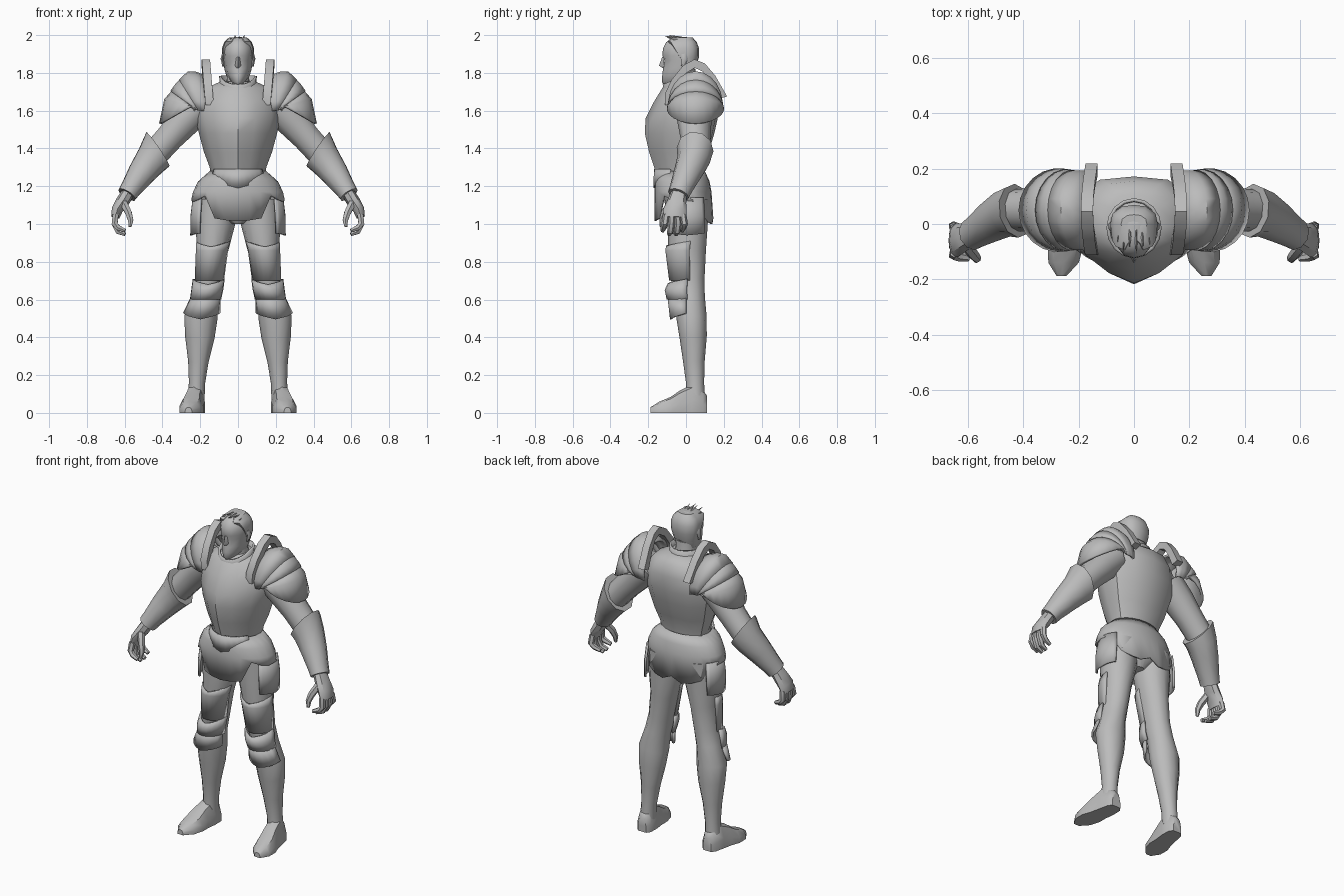
import bpy, bmesh, math
from mathutils import Vector

grey = bpy.data.materials.new("plain_grey")
grey.diffuse_color = (0.5, 0.5, 0.5, 1)


def finish(name, bm, mirror=False, thick=0, angle=42):
    bmesh.ops.recalc_face_normals(bm, faces=bm.faces)
    me = bpy.data.meshes.new(name)
    bm.to_mesh(me)
    bm.free()
    me.materials.append(grey)
    ob = bpy.data.objects.new(name, me)
    bpy.context.collection.objects.link(ob)
    bpy.ops.object.select_all(action='DESELECT')
    ob.select_set(True)
    bpy.context.view_layer.objects.active = ob
    bpy.ops.object.shade_smooth_by_angle(angle=math.radians(angle))
    if thick:
        ob.modifiers.new("thickness", 'SOLIDIFY').thickness = thick
    if mirror:
        ob.modifiers.new("mirror", 'MIRROR')
    return ob


def loft(name, rings, closed=True, caps=True, **kw):
    bm = bmesh.new()
    rows = [[bm.verts.new(p) for p in r] for r in rings]
    n = len(rows[0])
    for a, b in zip(rows, rows[1:]):
        for i in range(n if closed else n - 1):
            j = (i + 1) % n
            bm.faces.new((a[i], a[j], b[j], b[i]))
    if caps and closed:
        bm.faces.new(rows[0])
        bm.faces.new(rows[-1])
    return finish(name, bm, **kw)


def body(name, half, rows, **kw):
    """Stack of symmetric rings: half outline scaled by (z, half width, front y, back y)."""
    full = half + [(-u, v) for u, v in half[-2:0:-1]]
    return loft(name, [[(u * w, -v * f if v < 0 else v * b, z) for u, v in full]
                       for z, w, f, b in rows], **kw)


def limb(name, path, n=10, **kw):
    """Tube along a path of (x, y, z, outward radius, fore-aft radius, skew)."""
    pts = [Vector(p[:3]) for p in path]
    rings = []
    for i, p in enumerate(path):
        t = (pts[min(i + 1, len(pts) - 1)] - pts[max(i - 1, 0)]).normalized()
        u = Vector((0, 1, 0))
        u = (u - t * u.dot(t)).normalized()
        v = t.cross(u)
        skew = p[5] if len(p) > 5 else 0
        rings.append([pts[i] + u * p[4] * math.cos(a) + v * p[3] * math.sin(a)
                      - t * skew * math.sin(a)
                      for a in (2 * math.pi * k / n for k in range(n))])
    return loft(name, rings, mirror=True, **kw)


def plate(name, rows, a0, a1, n=10, thick=0.012):
    """Curved plate around an upright axis, angle 0 = front, 90 = outside."""
    rings = []
    for x, y, z, rx, ry, drop in rows:
        ring = []
        for k in range(n + 1):
            s = k / n
            a = math.radians(a0 + (a1 - a0) * s)
            ring.append((x + rx * math.sin(a), y - ry * math.cos(a),
                         z - drop * (1 - abs(2 * s - 1))))
        rings.append(ring)
    return loft(name, rings, closed=False, mirror=True, thick=thick)


def arch(name, rows, y0, a0=-10, a1=190, n=12, thick=0.014):
    """Shoulder lame: arches fanned outward, (x, z, tilt, half depth, height)."""
    rings = []
    for x, z, tilt, ry, h in rows:
        t = math.radians(tilt)
        ring = []
        for k in range(n + 1):
            a = math.radians(a0 + (a1 - a0) * k / n)
            up = h * math.sin(a)
            ring.append((x + up * math.sin(t), y0 - ry * math.cos(a), z + up * math.cos(t)))
        rings.append(ring)
    return loft(name, rings, closed=False, mirror=True, thick=thick)


# Breastplate and backplate with a front ridge
chest = [(0, -1), (.4, -.83), (.78, -.52), (1, -.05), (.93, .55), (.55, .93), (0, 1)]
body("cuirass", chest, [
    (1.22, .14, -.15, .085), (1.30, .15, -.168, .09), (1.38, .18, -.195, .12),
    (1.48, .207, -.218, .15), (1.56, .226, -.214, .168), (1.65, .225, -.168, .172),
    (1.72, .17, -.125, .155), (1.755, .09, -.09, .11)])

# Pelvis and flared skirt with a stepped hem
oval = [(math.sin(math.radians(a)), -math.cos(math.radians(a))) for a in range(0, 181, 15)]
body("pelvis", oval, [(1.27, .13, -.13, .09), (1.15, .18, -.12, .11),
                      (1.05, .14, -.1, .1), (1.0, .04, -.06, .07)])
hem = [1.015, 1.02, 1.03, 1.15, 1.13, 1.12, 1.125, 1.12, 1.1, 1.03, 1.01, 1.0, 1.03]
skirt = []
for z, w, f, b in [(1.28, .15, .15, .1), (1.225, .212, .166, .125),
                   (1.17, .238, .167, .135), (None, .248, .168, .145)]:
    half = [(u * w, v * (f if v < 0 else b), z or hz) for (u, v), hz in zip(oval, hem)]
    skirt.append(half + [(-x, y, zz) for x, y, zz in half[-2:0:-1]])
loft("skirt_plates", skirt, caps=False, thick=0.01)
plate("hip_plate", [(.14, .01, 1.14, .10, .11, 0), (.14, .01, 1.04, .112, .12, 0),
                    (.145, .01, .95, .108, .115, .01)], 35, 140)
plate("belt_point", [(0, 0, 1.29, .15, .17, .0), (0, 0, 1.235, .165, .172, .045)], -60, 60)

# Legs
limb("leg", [(.118, .01, 1.13, .10, .11), (.122, .01, 1.0, .106, .105),
             (.135, .005, .85, .08, .1), (.155, .01, .7, .072, .088),
             (.175, .02, .61, .072, .08), (.197, .03, .5, .088, .08),
             (.202, .038, .4, .078, .072), (.21, .042, .27, .054, .057),
             (.217, .048, .16, .043, .048), (.222, .05, .07, .045, .05)], n=12)
plate("thigh_plate", [(.13, .005, .91, .092, .112, .03), (.138, 0, .86, .086, .11, 0),
                      (.152, .005, .7, .078, .095, 0)], -85, 100)
plate("knee_plate", [(.155, .0, .71, .085, .1, .03), (.163, -.005, .65, .085, .108, 0),
                     (.172, .0, .6, .083, .102, 0)], -90, 95)
plate("lower_knee_plate", [(.172, .0, .61, .08, .098, 0), (.19, .0, .53, .1, .085, .035)],
      -80, 90, n=8)

# Feet: dome sections from heel to toe
sole = [(-1, 0), (-1, .4), (-.65, .88), (0, 1), (.65, .88), (1, .4), (1, 0)]
foot = [(.112, .222, .028, .09), (.09, .222, .045, .12), (.03, .228, .052, .15),
        (-.03, .238, .055, .12), (-.08, .247, .064, .085), (-.14, .255, .055, .06),
        (-.188, .262, .018, .03)]
loft("foot", [[(cx + u * w, y, v * h) for u, v in sole] for y, cx, w, h in foot], mirror=True)

# Arms with flared forearm guards
limb("upper_arm", [(.2, .04, 1.63, .09, .10), (.29, .045, 1.54, .09, .09),
                   (.36, .05, 1.46, .078, .08), (.45, .05, 1.36, .075, .075)])
limb("forearm_guard", [(.425, .048, 1.395, .104, .098, .045), (.46, .04, 1.34, .09, .088, .02),
                       (.51, .01, 1.27, .076, .076), (.565, -.025, 1.19, .058, .062),
                       (.588, -.04, 1.155, .053, .058)])
# Hands
limb("palm", [(.58, -.035, 1.17, .034, .042), (.61, -.048, 1.12, .036, .05),
              (.64, -.058, 1.075, .03, .062), (.65, -.06, 1.035, .022, .06)], n=8)
for i, (y, low) in enumerate([(-.112, .965), (-.077, .945), (-.041, .945), (-.008, .965)]):
    limb(f"finger_{i + 1}", [(.648, -.06 + (y + .06) * .85, 1.05, .018, .018),
                             (.653, y, 1.0, .018, .018), (.635, y - .006, low + .015, .016, .017),
                             (.597, y - .012, low, .011, .012)], n=6)
limb("thumb", [(.605, -.08, 1.11, .022, .022), (.58, -.112, 1.06, .02, .02),
               (.568, -.125, 1.02, .016, .016), (.572, -.132, .985, .009, .009)], n=6)

# Shoulder armour: tall neck guard, dome and overlapping lames
guard = [(-.11, 1.63), (-.112, 1.69), (-.075, 1.765), (-.015, 1.84), (.045, 1.872),
         (.1, 1.85), (.155, 1.785), (.218, 1.675)]
rings = []
for i, (y, z) in enumerate(guard):
    mid = Vector((.05, 1.63))
    inner = Vector((y, z)) + (mid - Vector((y, z))).normalized() * .045
    x = .15 + .02 * (z - 1.63) / .24
    rings.append([(x - .022, y, z), (x + .022, y, z),
                  (x + .022, inner.x, inner.y), (x - .022, inner.x, inner.y)])
loft("neck_guard", rings, mirror=True, angle=30)
arch("shoulder_dome", [(.155, 1.62, 3, .14, .165), (.185, 1.63, 12, .145, .18),
                       (.2, 1.63, 20, .145, .19), (.225, 1.625, 32, .145, .165)], .05)
arch("middle_lame", [(.215, 1.63, 28, .14, .17), (.235, 1.625, 42, .148, .15),
                     (.245, 1.625, 55, .148, .138)], .05)
arch("lower_lame", [(.24, 1.625, 46, .138, .135), (.25, 1.625, 75, .148, .145),
                    (.272, 1.61, 118, .152, .165)], .05)

# Neck and collar
body("neck", oval, [(1.68, .07, -.09, .07), (1.75, .06, -.075, .055), (1.82, .058, -.07, .05)])
rings = []
for z, r, dip in [(1.70, .10, .02), (1.735, .085, .02), (1.785, .088, .045)]:
    rings.append([(r * math.sin(a), -.015 - r * 1.1 * math.cos(a),
                   z - dip * max(0, math.cos(a)))
                  for a in (math.pi * k / 8 for k in range(16))])
loft("collar", rings, caps=False, thick=0.012)

# Head, nose, brow and ears
face = [(0, -1), (.42, -.93), (.8, -.62), (1, -.05), (.9, .55), (.5, .92), (0, 1)]
body("head", face, [
    (1.738, .026, -.118, .0), (1.752, .042, -.128, .012), (1.785, .062, -.126, .03),
    (1.82, .072, -.122, .045), (1.865, .078, -.114, .058), (1.89, .081, -.125, .062),
    (1.93, .082, -.122, .062), (1.962, .07, -.105, .052), (1.983, .045, -.08, .03),
    (1.99, .015, -.04, .0)], angle=50)
loft("nose", [[(-.008, -.118, 1.885), (.008, -.118, 1.885), (0, -.126, 1.885)],
              [(-.016, -.115, 1.84), (.016, -.115, 1.84), (0, -.143, 1.838)],
              [(-.01, -.115, 1.826), (.01, -.115, 1.826), (0, -.124, 1.826)]])
limb("ear", [(.079, -.012, 1.9, .007, .018), (.084, -.008, 1.875, .009, .018),
             (.078, -.018, 1.835, .006, .01)], n=6)

# Hair: close cap at the back and forward-swept spikes
body("hair_cap", [(0, -.25), (.5, -.35), (.95, -.3), (1.03, 0), (.94, .57), (.53, .97), (0, 1.06)], [
    (1.83, .07, -.04, .05), (1.88, .081, -.1, .064), (1.93, .083, -.2, .065),
    (1.965, .07, -.27, .053), (1.988, .045, -.2, .032)])
bm = bmesh.new()
for x, tipy, tipz in [(-.055, -.07, 1.978), (-.036, -.105, 1.988), (-.015, -.09, 2.0),
                      (.008, -.112, 1.994), (.03, -.09, 2.0), (.052, -.075, 1.98)]:
    lift = 1.975 - 6 * x * x
    base = [bm.verts.new(p) for p in ((x * .8 - .014, .03, lift - .005), (x * .8 + .014, .03, lift - .005),
                                      (x, -.03, lift + .02), (x, -.03, lift - .01))]
    tip = bm.verts.new((x * 1.1, tipy, tipz))
    a, b, c, d = base
    for f in ((a, b, c), (a, d, b), (a, c, tip), (c, b, tip), (b, d, tip), (d, a, tip)):
        bm.faces.new(f)
finish("hair_spikes", bm)
